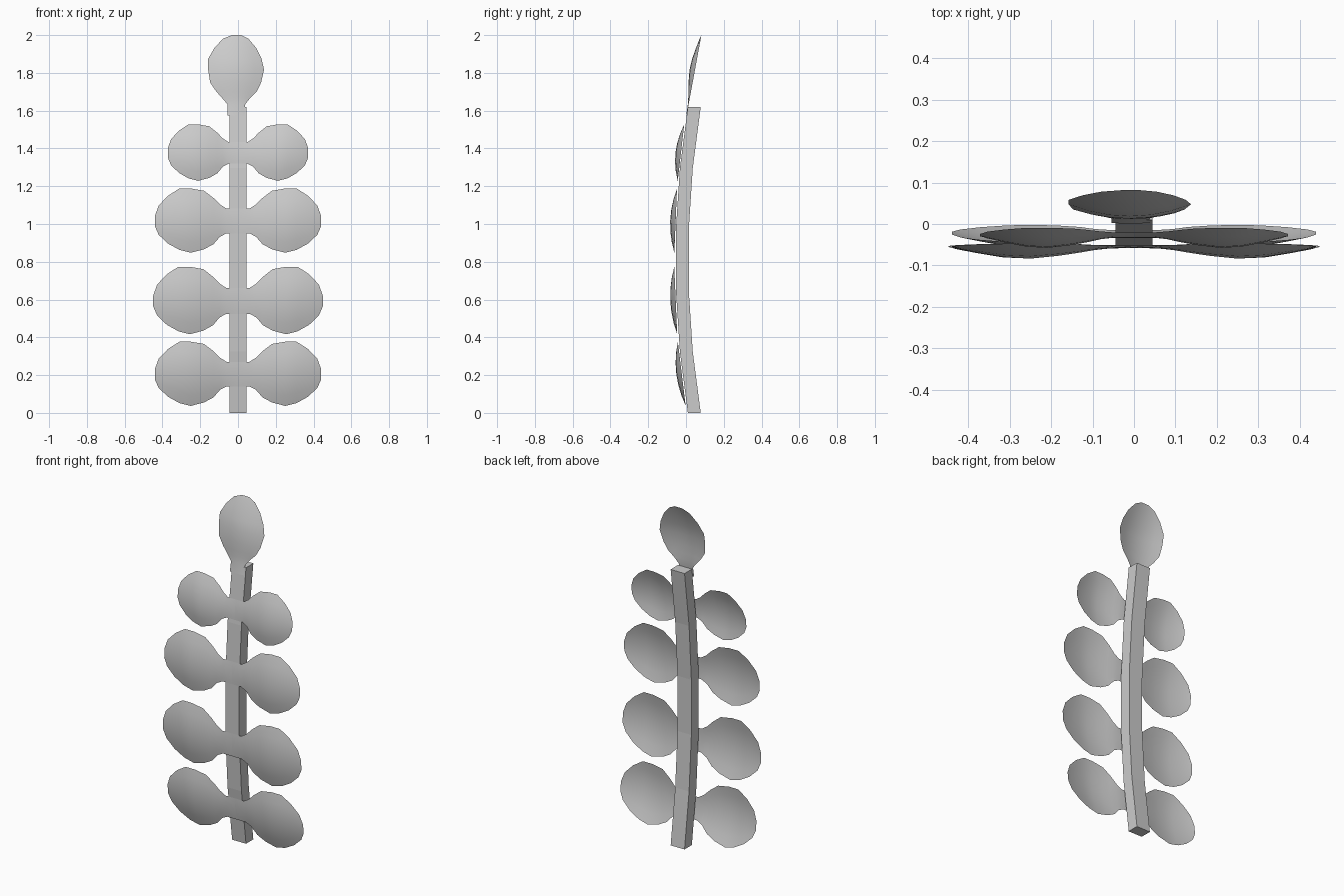
import bpy

if "Cube" in bpy.data.objects:
    bpy.data.objects.remove(bpy.data.objects["Cube"])

STEM_TOP, SAG = 1.62, 0.066
MID = STEM_TOP / 2


def stem_front(z):
    # y of the bowed stem's front face at height z
    return 0.01 - SAG * (1 - ((z - MID) / MID) ** 2)


def stem_slope(z):
    return 2 * SAG * (z - MID) / MID ** 2


def make_object(name, verts, faces):
    mesh = bpy.data.meshes.new(name)
    mesh.from_pydata(verts, [], faces)
    mesh.update()
    obj = bpy.data.objects.new(name, mesh)
    bpy.context.collection.objects.link(obj)
    return obj


# Stem: square section swept along a gentle bow
SEGS = 5
verts, faces = [], []
for i in range(SEGS + 1):
    z = STEM_TOP * i / SEGS
    y = stem_front(z)
    verts += [(-0.045, y, z), (0.045, y, z), (0.045, y + 0.068, z), (-0.045, y + 0.068, z)]
for i in range(SEGS):
    for k in range(4):
        a, b = 4 * i + k, 4 * i + (k + 1) % 4
        faces.append((a, b, b + 4, a + 4))
faces += [(3, 2, 1, 0), tuple(4 * SEGS + k for k in range(4))]
make_object("stem", verts, faces)

# Leaf outline: distance from stem, upper edge, lower edge, bulge
PROFILE = [(0, .063, -.067, .002), (.06, .063, -.067, .004), (.095, .085, -.085, .008),
           (.13, .120, -.125, .014), (.18, .158, -.152, .022), (.25, .170, -.170, .029),
           (.31, .170, -.155, .026), (.37, .132, -.122, .016), (.42, .080, -.075, .006),
           (.44, .025, -.030, 0)]
ROWS = 6


def leaf(name, place, length, width, neck=1.0):
    # thin domed sheet; place() maps (along, across, bulge) to model space
    verts, faces = [], []
    for u, top, low, bulge in PROFILE:
        w = width * (neck if u < 0.08 else 1)
        for j in range(ROWS + 1):
            t = j / ROWS
            dome = bulge * (1 - (2 * t - 1) ** 2)
            verts.append(place(u * length, (low + (top - low) * t) * w, dome))
    n = ROWS + 1
    for i in range(len(PROFILE) - 1):
        for j in range(ROWS):
            a = i * n + j
            faces.append((a, a + n, a + n + 1, a + 1))
    obj = make_object(name, verts, faces)
    for p in obj.data.polygons:
        p.use_smooth = True
    return obj


# Mirrored leaf pairs, each tilted to follow the stem
PAIRS = [(0.207, 1.0, 1.0), (0.595, 1.02, 1.05), (1.018, 1.0, 1.0), (1.378, 0.845, 0.88)]
for k, (zc, length, width) in enumerate(PAIRS):
    y0, slope = stem_front(zc) - 0.003, stem_slope(zc)
    obj = leaf(f"leaf_pair_{k + 1}",
               lambda u, v, d: (u, y0 + slope * v - d, zc + v), length, width)
    mirror = obj.modifiers.new("mirror", "MIRROR")
    mirror.use_mirror_merge = False

# Single leaf at the tip, leaning back
leaf("tip_leaf", lambda u, v, d: (-v - 0.01, 0.003 + 0.185 * u - d, 1.575 + u),
     0.966, 0.87, 0.82)
